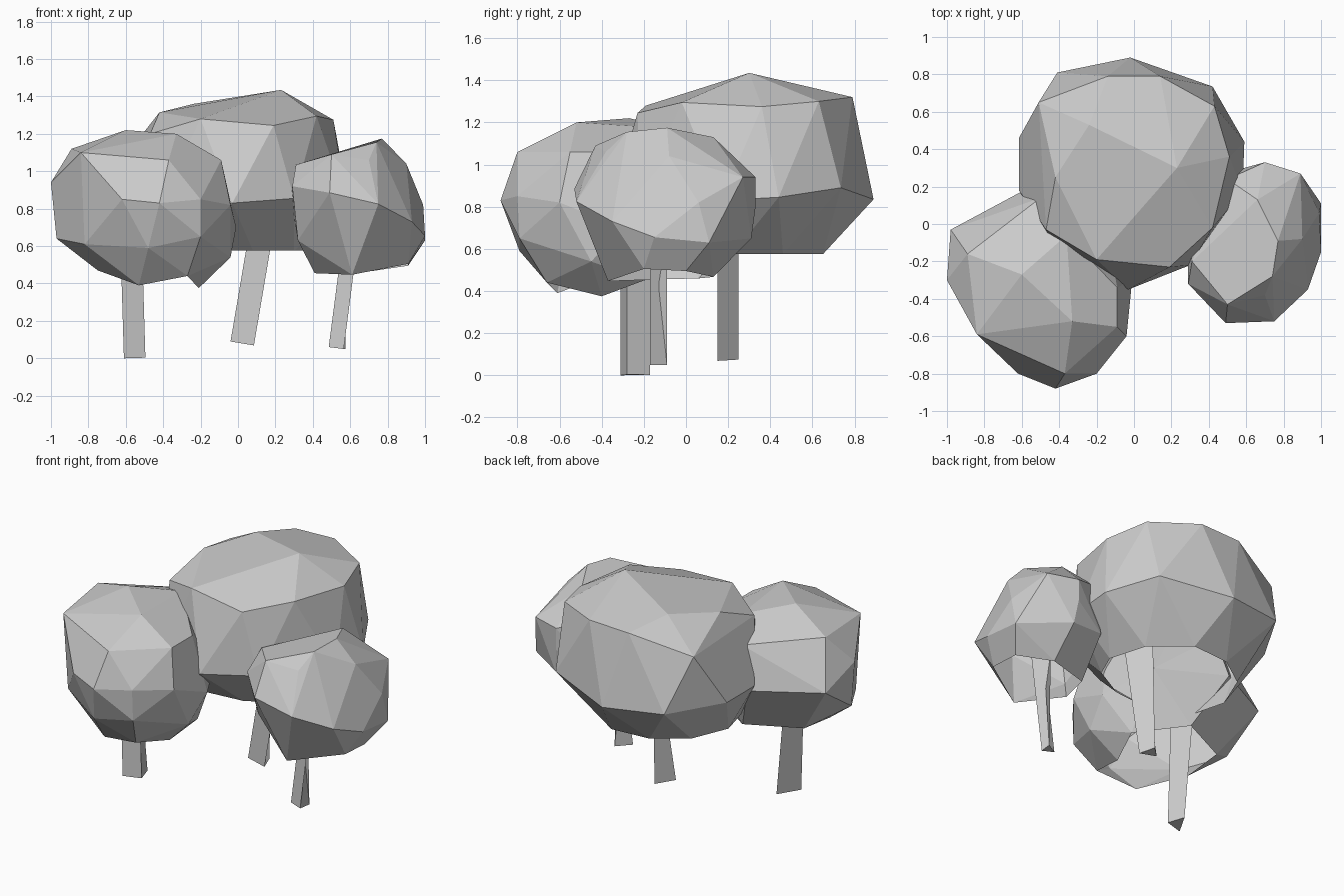
import bpy
import bmesh
from mathutils import Vector

cube = bpy.data.objects.get("Cube")
if cube:
    bpy.data.objects.remove(cube, do_unlink=True)

# One plain grey for everything
grey = bpy.data.materials.new("plain_grey")
grey.use_nodes = True
colour = (0.6, 0.6, 0.6, 1)
grey.diffuse_color = colour
grey.node_tree.nodes["Principled BSDF"].inputs["Base Color"].default_value = colour


def finish(bm, name):
    """Turn a bmesh into a flat-shaded grey object."""
    bmesh.ops.recalc_face_normals(bm, faces=bm.faces)
    mesh = bpy.data.meshes.new(name)
    bm.to_mesh(mesh)
    bm.free()
    mesh.materials.append(grey)
    obj = bpy.data.objects.new(name, mesh)
    bpy.context.collection.objects.link(obj)


def canopy(name, crown, waist, rim):
    """Faceted shell wrapped round three outlines, open inside the rim."""
    bm = bmesh.new()
    for point in crown + waist:
        bm.verts.new(point)
    rim_verts = {bm.verts.new(point) for point in rim}
    hull = bmesh.ops.convex_hull(bm, input=list(bm.verts))
    spare = {v for v in hull["geom_interior"] + hull["geom_unused"]
             if isinstance(v, bmesh.types.BMVert)}
    rim_verts -= spare
    bmesh.ops.delete(bm, geom=list(spare), context="VERTS")
    # Orient while the shell is closed, then open the underside
    bmesh.ops.recalc_face_normals(bm, faces=bm.faces)
    underside = [f for f in bm.faces if all(v in rim_verts for v in f.verts)]
    bmesh.ops.delete(bm, geom=underside, context="FACES")
    # Merge nearly level neighbouring triangles into larger facets
    bmesh.ops.dissolve_limit(bm, angle_limit=0.12, verts=bm.verts, edges=bm.edges)
    finish(bm, name)


def trunk(name, corners, base, top, lean, twist):
    """Three-sided post that leans sideways; its back corner twists with height."""
    bm = bmesh.new()
    rise = top - base
    low = [bm.verts.new((x, y, base - lean * (x - corners[0][0])))
           for x, y in corners]
    high = [bm.verts.new(v.co + Vector((lean * rise, 0, rise))) for v in low]
    high[-1].co.x -= twist * rise
    bm.faces.new(low)
    bm.faces.new(high)
    for i in range(len(low)):
        j = (i + 1) % len(low)
        bm.faces.new((low[i], low[j], high[j], high[i]))
    finish(bm, name)


# Large rear canopy
canopy(
    "large_canopy",
    crown=[(.23, .3, 1.435), (.04, .01, 1.34), (-.24, .53, 1.36),
           (-.42, .25, 1.315), (-.2, -.19, 1.28), (.19, -.23, 1.245),
           (.42, -.02, 1.295), (.51, .36, 1.275), (.43, .63, 1.3),
           (.14, .79, 1.32), (-.14, .79, 1.31), (-.51, .65, 1.2),
           (-.47, -.03, 1.2)],
    waist=[(-.02, .89, .835), (.42, .735, .89), (.59, .44, .845),
           (.58, .17, .83), (.3, -.22, .855), (-.03, -.35, .83),
           (-.42, -.15, .83), (-.615, .18, .86), (-.615, .46, .86),
           (-.41, .81, .86)],
    rim=[(.08, .65, .575), (.3, .46, .575), (.37, .22, .575),
         (.3, .06, .575), (.08, -.06, .575), (-.22, -.09, .575),
         (-.42, .02, .575), (-.48, .25, .575), (-.38, .49, .575),
         (-.18, .63, .575)])

# Front canopy on the right-hand side
canopy(
    "front_canopy",
    crown=[(-.6, -.27, 1.22), (-.33, -.52, 1.2), (-.36, -.06, 1.17),
           (-.89, -.16, 1.12), (-.84, -.59, 1.1), (-.37, -.8, 1.06),
           (-.09, -.55, 1.06), (-.09, -.34, 1.06), (-.5, .14, 1.08)],
    waist=[(-1, -.3, .94), (-.42, -.88, .83), (-.2, -.8, .85),
           (-.04, -.6, .82), (-.62, -.8, .85), (-.01, -.3, .7),
           (-.98, -.03, .83), (-.97, -.31, .64), (-.82, -.57, .61),
           (-.48, -.79, .59), (-.2, -.79, .65), (-.04, -.45, .54),
           (-.57, .19, .82), (-.15, 0, .8)],
    rim=[(-.75, -.4, .47), (-.53, -.61, .39), (-.27, -.66, .44),
         (-.21, -.4, .375), (-.15, -.2, .45), (-.42, .02, .5),
         (-.75, -.14, .5)])

# Small canopy on the left-hand side
canopy(
    "small_canopy",
    crown=[(.77, -.09, 1.175), (.74, -.28, 1.155), (.5, -.43, 1.09),
           (.7, -.38, 1.06), (.31, -.2, 1.035), (.9, -.08, 1.04),
           (.66, .13, 1.13), (.5, .24, 1.01)],
    waist=[(.75, -.52, .825), (.49, -.53, .885), (.29, -.32, .92),
           (.29, 0, .82), (.32, -.25, .63), (.6, -.44, .635),
           (.93, -.35, .73), (.99, .06, .82), (1, -.15, .655),
           (1, .11, .63), (.7, .33, .94), (.89, .27, .94),
           (.7, .33, .8), (.72, .31, .65), (.48, .27, .68)],
    rim=[(.61, -.37, .447), (.41, -.13, .455), (.45, .06, .46),
         (.72, .13, .467), (.91, 0, .495), (.91, -.2, .505)])

# Three-sided trunks
trunk("front_trunk", [(-.61, -.31), (-.495, -.28), (-.53, -.17)], 0, .65, -.03, .06)
trunk("large_trunk", [(-.04, .16), (.085, .15), (.05, .25)], .09, .82, .17, .15)
trunk("small_trunk", [(.485, -.15), (.565, -.17), (.575, -.09)], .06, .7, .13, .15)
